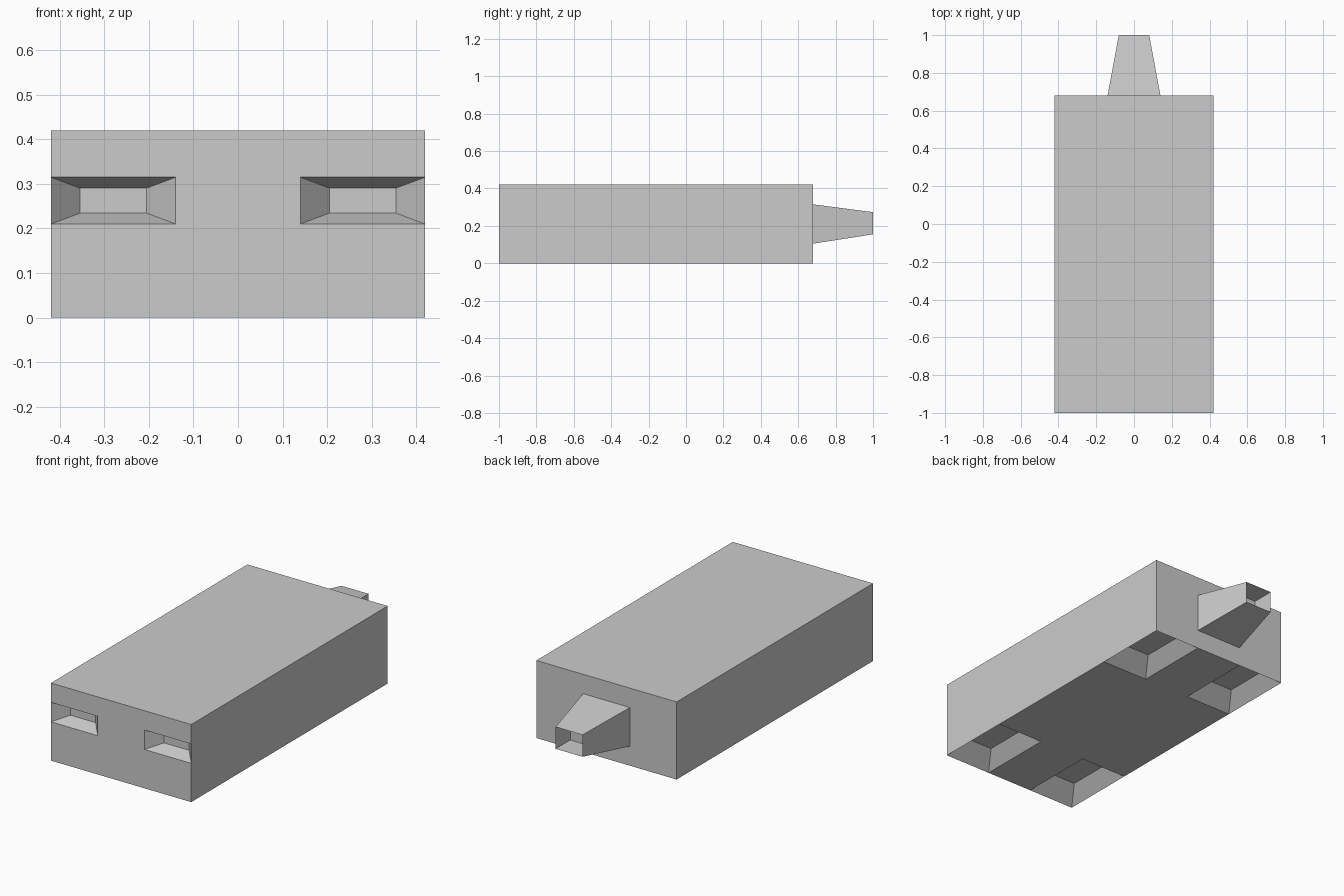
import bpy
import bmesh
from mathutils import Vector

if "Cube" in bpy.data.objects:
    bpy.data.objects.remove(bpy.data.objects["Cube"])

bm = bmesh.new()

# Main block, 0.84 x 1.68 x 0.42
bmesh.ops.create_cube(bm, size=1)
for v in bm.verts:
    v.co = Vector((v.co.x * 0.84, v.co.y * 1.68 - 0.16, v.co.z * 0.42 + 0.21))


# Loop cuts: thirds across, quarters along and up
def loop_cut(axis, value):
    no = Vector((0, 0, 0))
    no[axis] = 1
    geom = bm.verts[:] + bm.edges[:] + bm.faces[:]
    bmesh.ops.bisect_plane(bm, geom=geom, dist=1e-5, plane_co=no * value, plane_no=no)


for axis, cuts in ((0, (-0.14, 0.14)), (1, (-0.58, -0.16, 0.26)), (2, (0.105, 0.21, 0.315))):
    for c in cuts:
        loop_cut(axis, c)


def find_face(x, y, z):
    p = Vector((x, y, z))
    return min(bm.faces, key=lambda f: (f.calc_center_median() - p).length)


def extrude(face, offset, scale):
    """Extrude one face, move it by offset and scale it about its centre."""
    new = bmesh.ops.extrude_discrete_faces(bm, faces=[face])["faces"][0]
    centre = new.calc_center_bounds()
    for v in new.verts:
        d = v.co - centre
        v.co = centre + Vector(offset) + Vector(d[i] * scale[i] for i in range(3))
    return new


# Tapered front pockets and four underside pockets
T = 0.536
for side in (-0.28, 0.28):
    extrude(find_face(side, -1, 0.2625), (0, 0.075, 0), (T, 1, T))
    for y in (-0.79, 0.47):
        extrude(find_face(side, y, 0), (0, 0, 0.077), (T, T, 1))

# Tapered tail with a hollow end
tail_faces = [find_face(0, 0.68, z) for z in (0.1575, 0.2625)]
root = bmesh.ops.dissolve_faces(bm, faces=tail_faces)["region"][0]
tip = extrude(root, (0, 0.32, 0.004), (0.575, 1, 0.565))
extrude(tip, (0, -0.125, 0), (1, 1, 1))

bm.normal_update()
mesh = bpy.data.meshes.new("block_body")
bm.to_mesh(mesh)
bm.free()
bpy.context.collection.objects.link(bpy.data.objects.new("block_body", mesh))
